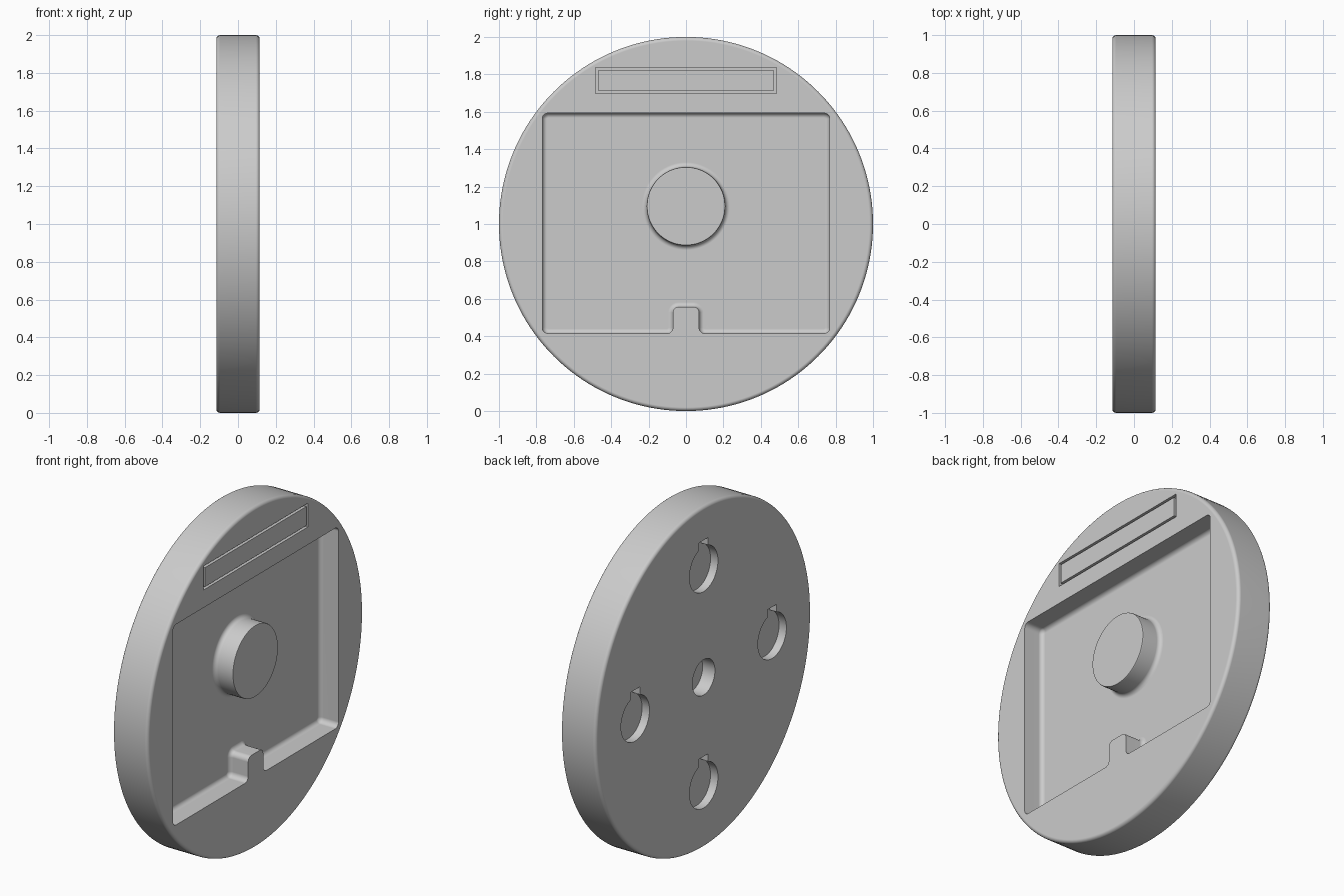
import bpy
import bmesh
import math

cube = bpy.data.objects.get("Cube")
if cube:
    bpy.data.objects.remove(cube, do_unlink=True)

FACE = 0.115          # half thickness of the disc
FLOOR = -0.007        # floor of the square recess

grey = bpy.data.materials.new("light grey")
grey.use_nodes = True
grey.diffuse_color = (0.6, 0.6, 0.6, 1)
grey.node_tree.nodes["Principled BSDF"].inputs["Base Color"].default_value = (0.6, 0.6, 0.6, 1)


def circle(r, n, cz=0.0):
    return [(r * math.cos(2 * math.pi * i / n), cz + r * math.sin(2 * math.pi * i / n))
            for i in range(n)]


def rectangle(w, z0, z1):
    return [(-w, z0), (w, z0), (w, z1), (-w, z1)]


def finish(name, bm):
    bmesh.ops.recalc_face_normals(bm, faces=bm.faces)
    mesh = bpy.data.meshes.new(name)
    bm.to_mesh(mesh)
    bm.free()
    mesh.materials.append(grey)
    obj = bpy.data.objects.new(name, mesh)
    bpy.context.collection.objects.link(obj)
    return obj


def bevel(bm, edges, size, segments):
    bmesh.ops.bevel(bm, geom=edges, offset=size, segments=segments, profile=0.5,
                    affect='EDGES', clamp_overlap=True)


def edges_at(bm, x):
    return [e for e in bm.edges if all(abs(v.co.x - x) < 1e-5 for v in e.verts)]


def prism(name, outline, x0, x1, corner=0.0, round_at=(), size=0.02):
    """Extrude a (y, z) outline along x, then round its corners and chosen ends."""
    bm = bmesh.new()
    rings = [[bm.verts.new((x, y, z)) for y, z in outline] for x in (x0, x1)]
    for ring in rings:
        bm.faces.new(ring)
    n = len(outline)
    for i in range(n):
        j = (i + 1) % n
        bm.faces.new((rings[0][i], rings[0][j], rings[1][j], rings[1][i]))
    bmesh.ops.recalc_face_normals(bm, faces=bm.faces)
    if corner:
        bevel(bm, [e for e in bm.edges if abs(e.verts[0].co.x - e.verts[1].co.x) > 1e-4], corner, 5)
    for x in round_at:
        bevel(bm, edges_at(bm, x), size, 4)
    return finish(name, bm)


def lathe(name, profile, cz, n=72):
    """Stack circles of (x, radius) along x into a closed solid."""
    bm = bmesh.new()
    rings = [[bm.verts.new((x, y, z)) for y, z in circle(r, n, cz)] for x, r in profile]
    for a, b in zip(rings, rings[1:]):
        for i in range(n):
            bm.faces.new((a[i], a[(i + 1) % n], b[(i + 1) % n], b[i]))
    bm.faces.new(rings[0])
    bm.faces.new(rings[-1])
    return finish(name, bm)


def combine(target, tool, operation):
    mod = target.modifiers.new(tool.name, 'BOOLEAN')
    mod.operation = operation
    mod.solver = 'EXACT'
    mod.object = tool
    bpy.context.view_layer.objects.active = target
    bpy.ops.object.modifier_apply(modifier=mod.name)
    bpy.data.objects.remove(tool, do_unlink=True)


# Round body with softened rims
disc = prism("disc_body", circle(1, 160, 1), -FACE, FACE, round_at=(-FACE, FACE))

# Square recess with a locating tab left standing at the bottom
pocket = [(-0.768, 0.415), (-0.07, 0.415), (-0.07, 0.557), (0.07, 0.557),
          (0.07, 0.415), (0.768, 0.415), (0.768, 1.593), (-0.768, 1.593)]
combine(disc, prism("recess_cutter", pocket, FLOOR, 0.2, corner=0.03,
                    round_at=(FLOOR,), size=0.025), 'DIFFERENCE')

# Central boss, flared where it meets the recess floor
R, F = 0.21, 0.025
flare = [(FLOOR + F * (1 - math.cos(a)), R + F * (1 - math.sin(a)))
         for a in (math.radians(d) for d in range(0, 91, 18))]
boss = [(FLOOR - 0.01, R + F)] + flare + [(FACE - 0.008, R), (FACE - 0.002, R - 0.002), (FACE, R - 0.008)]
combine(disc, lathe("boss", boss, 1.095), 'UNION')

# Shallow rectangular frame groove above the recess
frame = prism("frame_cutter", rectangle(0.483, 1.697, 1.837), FACE - 0.02, 0.2)
combine(frame, prism("frame_core", rectangle(0.469, 1.711, 1.823), 0, 0.3), 'DIFFERENCE')
combine(disc, frame, 'DIFFERENCE')


# Four blind holes with a keyway on top, on the rear face
def keyhole(cy, cz, r=0.132, half=0.042, top=0.17, n=48):
    gap = math.asin(half / r)
    pts = [(half, top), (-half, top)]
    for i in range(n + 1):
        a = math.pi / 2 + gap + (2 * math.pi - 2 * gap) * i / n
        pts.append((r * math.cos(a), r * math.sin(a)))
    return [(cy + y, cz + z) for y, z in pts]


for k in range(4):
    a = k * math.pi / 2
    outline = keyhole(0.635 * math.cos(a), 1 + 0.635 * math.sin(a))
    combine(disc, prism("hole_cutter", outline, -0.2, -FACE + 0.048), 'DIFFERENCE')

# Plain centre hole, a little deeper
combine(disc, prism("centre_cutter", circle(0.104, 48, 1), -0.2, -FACE + 0.08), 'DIFFERENCE')

# Smooth shading with crisp edges
bpy.ops.object.select_all(action='DESELECT')
disc.select_set(True)
bpy.context.view_layer.objects.active = disc
bpy.ops.object.shade_smooth_by_angle(angle=math.radians(35))
weighted = disc.modifiers.new("even_shading", 'WEIGHTED_NORMAL')
weighted.keep_sharp = True
